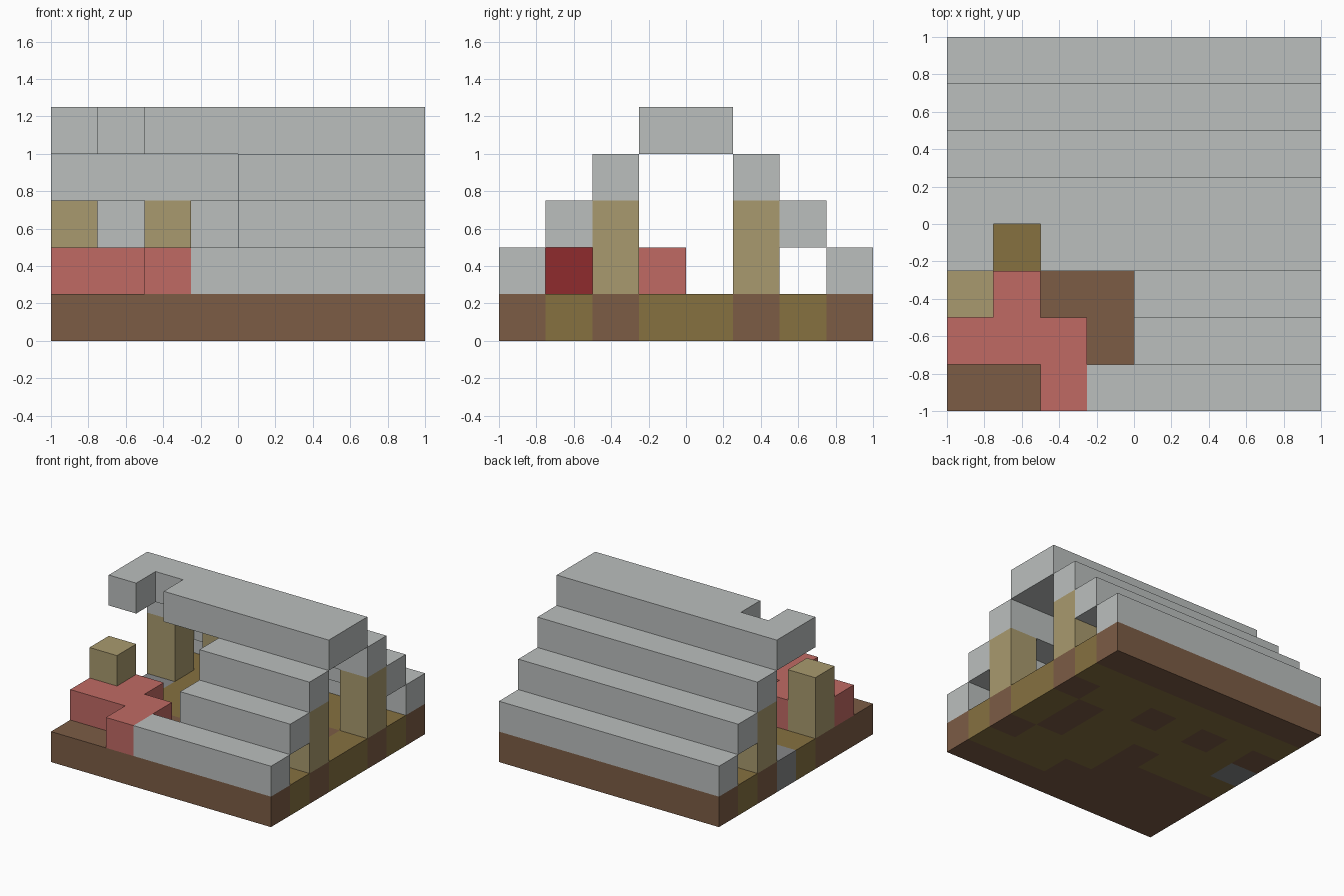
import bpy, bmesh, math
from mathutils import Vector

cube = bpy.data.objects.get("Cube")
if cube:
    bpy.data.objects.remove(cube, do_unlink=True)

U = 0.25  # block size


def material(name, r, g, b):
    col = [((c / 255 + 0.055) / 1.055) ** 2.4 for c in (r, g, b)] + [1.0]
    m = bpy.data.materials.new(name)
    m.use_nodes = True
    m.diffuse_color = col
    m.node_tree.nodes["Principled BSDF"].inputs["Base Color"].default_value = col
    return m


ROOF = material("pale grey", 187, 191, 190)
EARTH = material("earth brown", 124, 92, 69)
PLANK = material("plank olive", 134, 113, 64)
POST = material("post tan", 169, 154, 110)
RED = material("brick red", 192, 106, 100)
DARK = material("dark red", 143, 43, 45)
STONE = material("stone grey", 134, 135, 136)


def span(i, j, k):
    """Cells of a block run; each argument is a (first, last) pair."""
    return {(x, y, z) for x in range(i[0], i[1] + 1)
            for y in range(j[0], j[1] + 1) for z in range(k[0], k[1] + 1)}


def blocks(name, cells, mats, rule=lambda c: 0):
    """Join cubes into one shell, leaving out the faces between neighbours."""
    bm = bmesh.new()
    for cell in sorted(cells):
        mid = (Vector(cell) + Vector((-3.5, -3.5, 0.5))) * U
        for axis in range(3):
            for s in (-1, 1):
                n = Vector((0, 0, 0))
                n[axis] = s
                if tuple(int(a + b) for a, b in zip(cell, n)) in cells:
                    continue
                a, b = Vector((0, 0, 0)), Vector((0, 0, 0))
                a[(axis + 1) % 3] = b[(axis + 2) % 3] = U / 2
                loop = [-a - b, a - b, a + b, b - a][::s]
                f = bm.faces.new([bm.verts.new(mid + n * U / 2 + p) for p in loop])
                f.material_index = rule(cell)
    bmesh.ops.remove_doubles(bm, verts=bm.verts[:], dist=0.001)
    bmesh.ops.dissolve_limit(bm, angle_limit=math.radians(1), verts=bm.verts[:],
                             edges=bm.edges[:], delimit={'MATERIAL'})
    me = bpy.data.meshes.new(name)
    bm.to_mesh(me)
    bm.free()
    for m in mats:
        me.materials.append(m)
    ob = bpy.data.objects.new(name, me)
    bpy.context.collection.objects.link(ob)
    return ob


# Ground slab: one row of letters per row of blocks, front to back
GROUND = ["EEEEEEEE",
          "EEEEEPPP",
          "EEEEPPPE",
          "PPPEPPEP",
          "SPPPPPEP",
          "EPEPEPPE",
          "PPPPPPPP",
          "EEEEEEEE"]
blocks("ground_slab", span((0, 7), (0, 7), (0, 0)), [EARTH, PLANK, STONE],
       lambda c: "EPS".index(GROUND[c[1]][c[0]]))

# Stepped roof: whole at the back, broken away at the front
for step in range(3):
    blocks(f"back_roof_step_{step + 1}",
           span((0, 7), (7 - step, 7 - step), (step + 1, step + 1)), [ROOF])
    first = 3 if step == 0 else 4
    blocks(f"front_roof_step_{step + 1}",
           span((first, 7), (step, step), (step + 1, step + 1)), [ROOF])

# Ridge with one block missing
blocks("roof_ridge", span((0, 7), (3, 4), (4, 4)) - {(1, 3, 4)}, [ROOF])

# Posts
for n, (i, j) in enumerate([(0, 2), (7, 2), (0, 5), (2, 5), (4, 5), (7, 5)]):
    blocks(f"post_{n + 1}", span((i, i), (j, j), (1, 2)), [POST])

# Red rubble in the broken corner and loose blocks inside
blocks("rubble", span((0, 2), (1, 1), (1, 1)) | {(1, 2, 1), (2, 0, 1)}, [RED])
blocks("inner_red_block", {(3, 3, 1)}, [RED])
blocks("inner_dark_block", {(4, 1, 1)}, [DARK])
